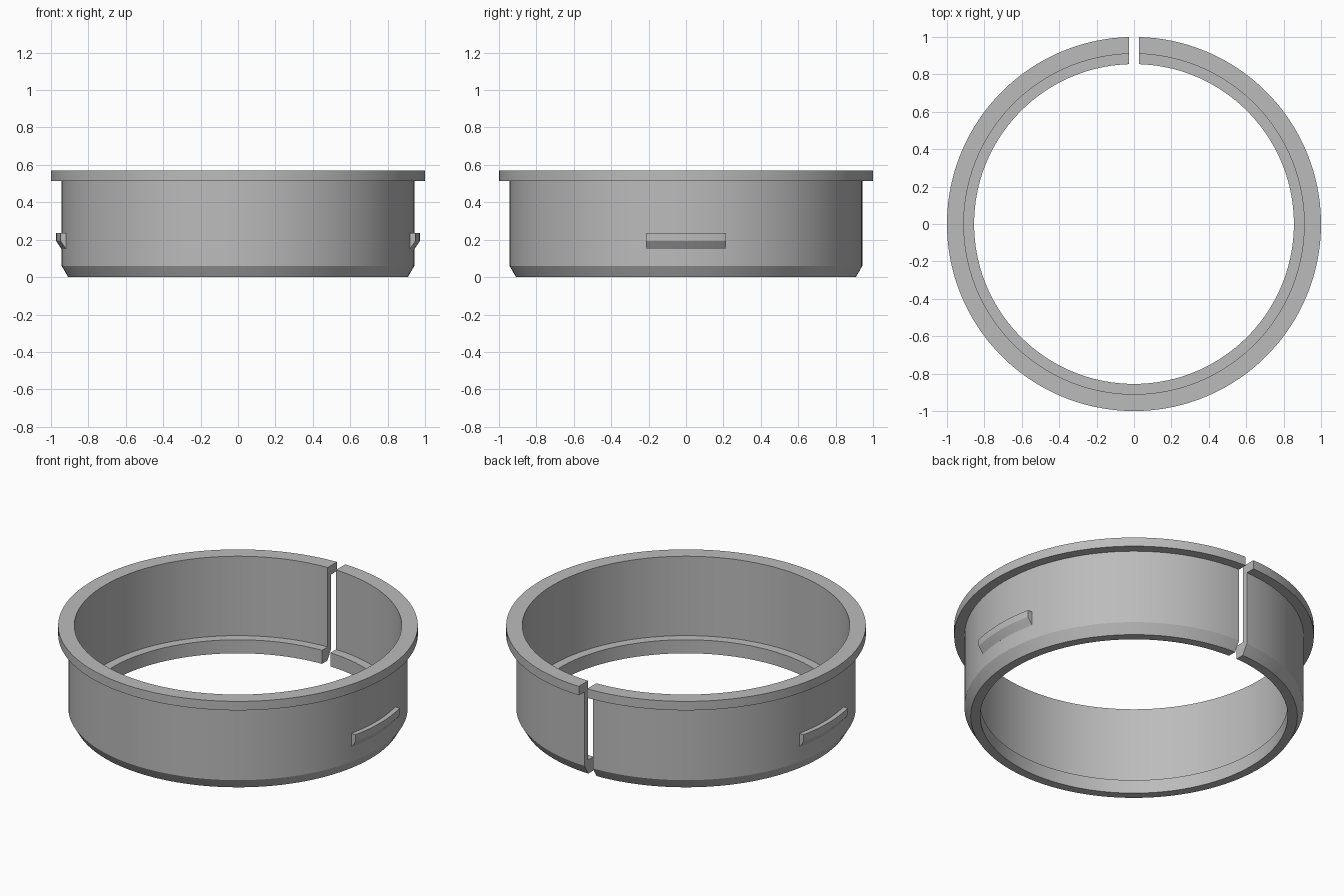
import bpy
import bmesh
from math import asin, cos, sin, pi, radians

if "Cube" in bpy.data.objects:
    bpy.data.objects.remove(bpy.data.objects["Cube"], do_unlink=True)

GREY = (0.5, 0.5, 0.5, 1)
material = bpy.data.materials.new("plain_grey")
material.use_nodes = True
material.diffuse_color = GREY
material.node_tree.nodes["Principled BSDF"].inputs["Base Color"].default_value = GREY


def sweep(name, profile, start, end, steps):
    """Sweep a closed (radius, z) profile around z; start and end give the angle at a radius."""
    bm = bmesh.new()
    rings = []
    for i in range(steps + 1):
        ring = []
        for r, z in profile:
            a = start(r) + (end(r) - start(r)) * i / steps
            ring.append(bm.verts.new((r * cos(a), r * sin(a), z)))
        rings.append(ring)
    count = len(profile)
    for a, b in zip(rings, rings[1:]):
        for j in range(count):
            k = (j + 1) % count
            bm.faces.new((a[j], b[j], b[k], a[k]))
    # flat end caps
    bm.faces.new(rings[0])
    bm.faces.new(rings[-1])
    bmesh.ops.recalc_face_normals(bm, faces=bm.faces)
    mesh = bpy.data.meshes.new(name)
    bm.to_mesh(mesh)
    bm.free()
    mesh.materials.append(material)
    obj = bpy.data.objects.new(name, mesh)
    bpy.context.collection.objects.link(obj)
    bpy.ops.object.select_all(action="DESELECT")
    obj.select_set(True)
    bpy.context.view_layer.objects.active = obj
    bpy.ops.object.shade_smooth_by_angle(angle=radians(25))
    return obj


# Split collar: inner lip, chamfered foot, wall and top flange, with a parallel-sided gap at the back
GAP = 0.028
collar = [(0.855, 0), (0.908, 0), (0.943, 0.06), (0.943, 0.515),
          (1, 0.515), (1, 0.57), (0.91, 0.57), (0.91, 0.083), (0.855, 0.083)]
sweep("split_collar", collar,
      lambda r: pi / 2 + asin(GAP / r),
      lambda r: 5 * pi / 2 - asin(GAP / r), 144)

# Snap ridges on both sides, sloped underneath
HALF = 0.213
ridge = [(0.93, 0.15), (0.943, 0.15), (0.972, 0.193), (0.972, 0.235), (0.93, 0.235)]
for name, middle in (("left_snap_ridge", 0), ("right_snap_ridge", pi)):
    sweep(name, ridge,
          lambda r: middle - asin(HALF / r),
          lambda r: middle + asin(HALF / r), 12)
